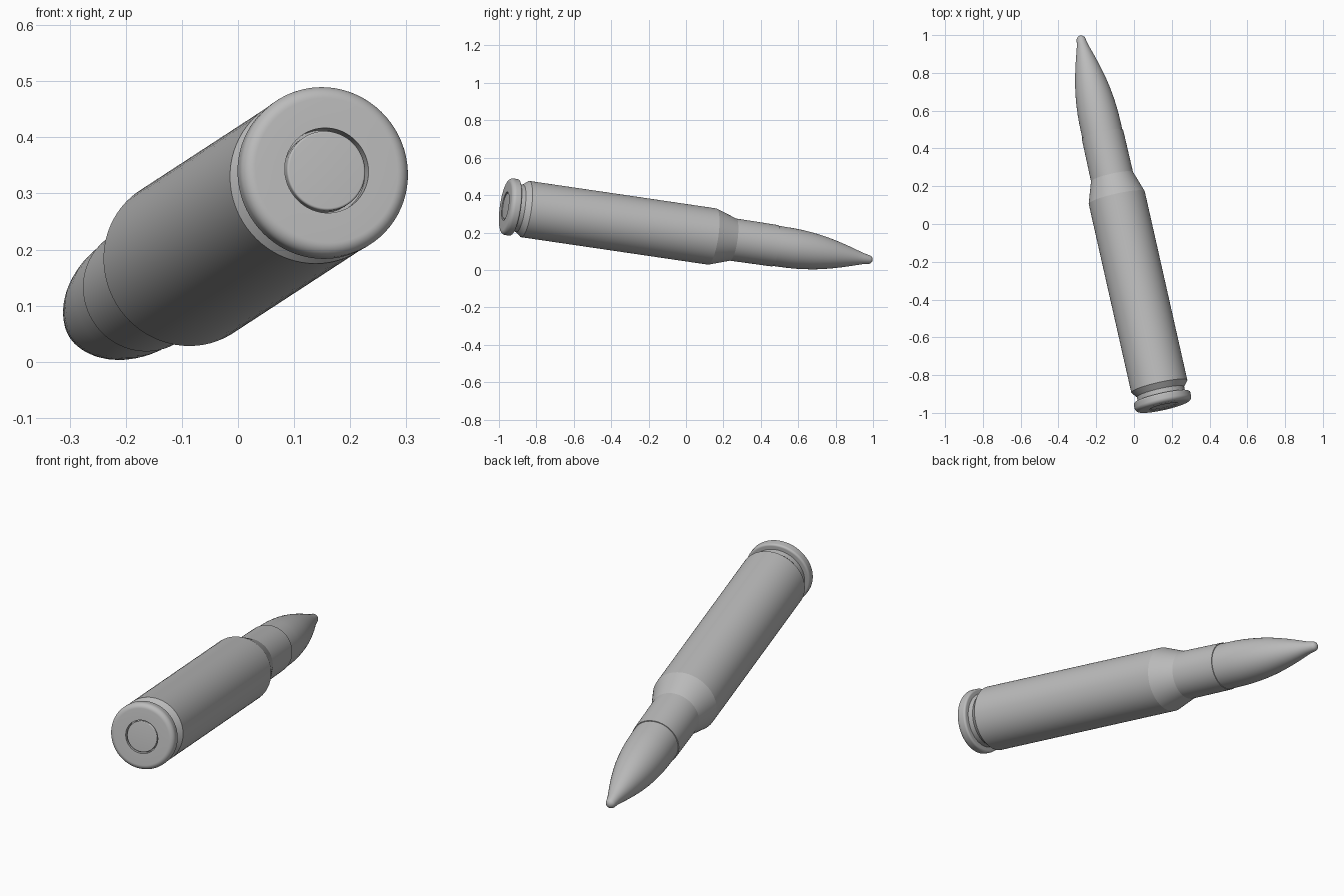
import bpy, bmesh, math
from mathutils import Vector

cube = bpy.data.objects.get("Cube")
if cube:
    bpy.data.objects.remove(cube, do_unlink=True)

# Shared axis: centre of the base face and pointing direction
BASE = Vector((0.158, -0.966, 0.341))
AXIS = Vector((-0.2178, 0.9656, -0.1419)).normalized()
SEGMENTS = 72

metal = bpy.data.materials.new("grey_metal")
metal.use_nodes = True
GREY = (0.5, 0.5, 0.5, 1.0)
metal.diffuse_color = GREY
metal.node_tree.nodes["Principled BSDF"].inputs["Base Color"].default_value = GREY


def arc(r, t, radius, start, end, steps=9):
    """Profile points (radius, distance along axis) on a circular arc."""
    angles = [math.radians(start + (end - start) * i / steps) for i in range(steps + 1)]
    return [(r + radius * math.cos(a), t + radius * math.sin(a)) for a in angles]


def lathe(name, profile):
    """Spin a profile round the axis and lay it along the shared direction."""
    bm = bmesh.new()
    verts = [bm.verts.new((max(r, 0.0), 0, t)) for r, t in profile]
    edges = [bm.edges.new(pair) for pair in zip(verts, verts[1:])]
    bmesh.ops.spin(bm, geom=verts + edges, cent=(0, 0, 0), axis=(0, 0, 1),
                   angle=math.tau, steps=SEGMENTS, use_duplicate=False)
    bmesh.ops.remove_doubles(bm, verts=bm.verts, dist=0.0002)
    bmesh.ops.recalc_face_normals(bm, faces=bm.faces)
    mesh = bpy.data.meshes.new(name)
    bm.to_mesh(mesh)
    bm.free()
    mesh.materials.append(metal)
    obj = bpy.data.objects.new(name, mesh)
    bpy.context.collection.objects.link(obj)
    obj.location = BASE
    obj.rotation_mode = 'QUATERNION'
    obj.rotation_quaternion = AXIS.to_track_quat('Z', 'Y')
    bpy.ops.object.select_all(action='DESELECT')
    obj.select_set(True)
    bpy.context.view_layer.objects.active = obj
    bpy.ops.object.shade_smooth_by_angle(angle=math.radians(15))
    return obj


# Case: primer pocket, rounded rim, extractor groove, body, shoulder, neck, mouth
case_profile = [(0.0, 0.03), (0.0765, 0.03), (0.0765, 0.0)]
case_profile += arc(0.130, 0.023, 0.023, -90, 0)
case_profile += arc(0.143, 0.043, 0.010, 0, 90)
case_profile += [(0.128, 0.054), (0.128, 0.080), (0.152, 0.110),
                 (0.152, 1.145), (0.114, 1.260), (0.112, 1.492),
                 (0.104, 1.492), (0.104, 1.44), (0.0, 1.44)]
lathe("case", case_profile)

# Primer: a slightly rounded disc set in the pocket
lathe("primer", [(0.0, 0.002)] + arc(0.0675, 0.006, 0.004, -90, 0, 7)
      + [(0.0715, 0.032), (0.0, 0.032)])

# Bullet: straight seat, curved nose, small round tip
lathe("bullet", [(0.0, 1.42), (0.1085, 1.42), (0.1085, 1.50), (0.1075, 1.58),
                 (0.1055, 1.62), (0.102, 1.66), (0.0975, 1.70), (0.0915, 1.74),
                 (0.084, 1.78), (0.075, 1.82), (0.065, 1.86), (0.054, 1.90),
                 (0.042, 1.94), (0.030, 1.98)]
      + arc(0.0, 2.009, 0.024, 18, 90, 8))
